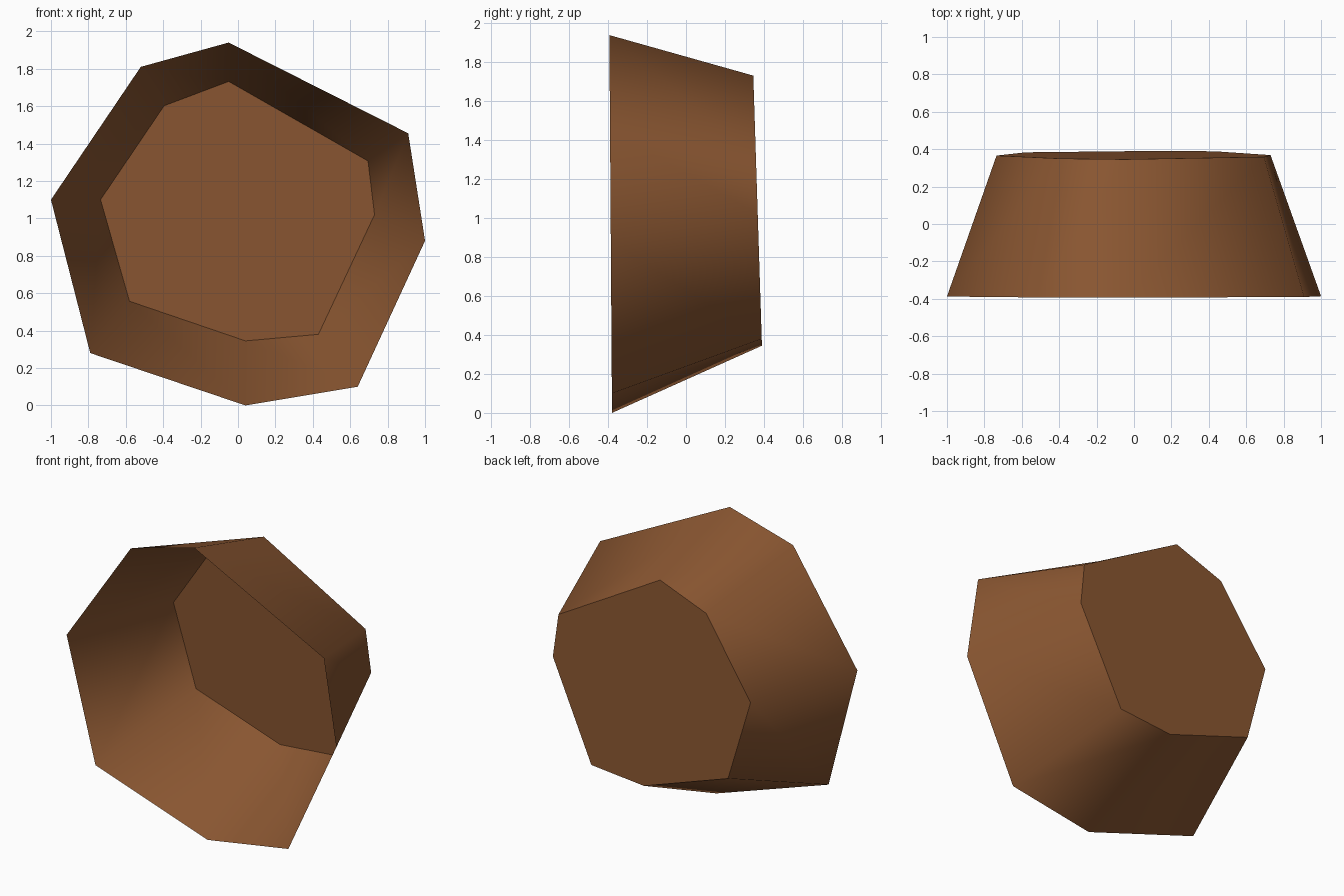
import bpy, bmesh, math

if "Cube" in bpy.data.objects:
    bpy.data.objects.remove(bpy.data.objects["Cube"])

# Brown clay-like material
brown = bpy.data.materials.new("brown")
brown.diffuse_color = (0.255, 0.094, 0.031, 1)
brown.use_nodes = True
brown.node_tree.nodes["Principled BSDF"].inputs["Base Color"].default_value = brown.diffuse_color

# Eight-sided outlines (x, z) of the open front rim and the closed back
rim = [(-0.05, 1.94), (0.91, 1.455), (1.0, 0.88), (0.64, 0.10),
       (0.04, 0.0), (-0.79, 0.28), (-1.0, 1.10), (-0.52, 1.81)]
base = [(-0.05, 1.732), (0.695, 1.307), (0.73, 1.02), (0.43, 0.38),
        (0.04, 0.345), (-0.58, 0.557), (-0.735, 1.10), (-0.395, 1.602)]

bm = bmesh.new()
# Both ends lean slightly with height
front = [bm.verts.new((x, -0.38 - 0.007 * z, z)) for x, z in rim]
back = [bm.verts.new((x, 0.401 - 0.032 * z, z)) for x, z in base]

# Tapered wall, open at the front
for i in range(8):
    j = (i + 1) % 8
    bm.faces.new((front[i], front[j], back[j], back[i]))
# Flat back panel
bm.faces.new(back)
bmesh.ops.recalc_face_normals(bm, faces=bm.faces[:])

# Normals outward: the back panel faces +y
bm.faces.ensure_lookup_table()
if bm.faces[8].normal.y < 0:
    bmesh.ops.reverse_faces(bm, faces=bm.faces[:])

mesh = bpy.data.meshes.new("open_tapered_cup")
bm.to_mesh(mesh)
bm.free()
mesh.materials.append(brown)
cup = bpy.data.objects.new("open_tapered_cup", mesh)
bpy.context.collection.objects.link(cup)

# Smooth wall, crisp edge at the back panel
bpy.context.view_layer.objects.active = cup
cup.select_set(True)
bpy.ops.object.shade_smooth_by_angle(angle=math.radians(62))
